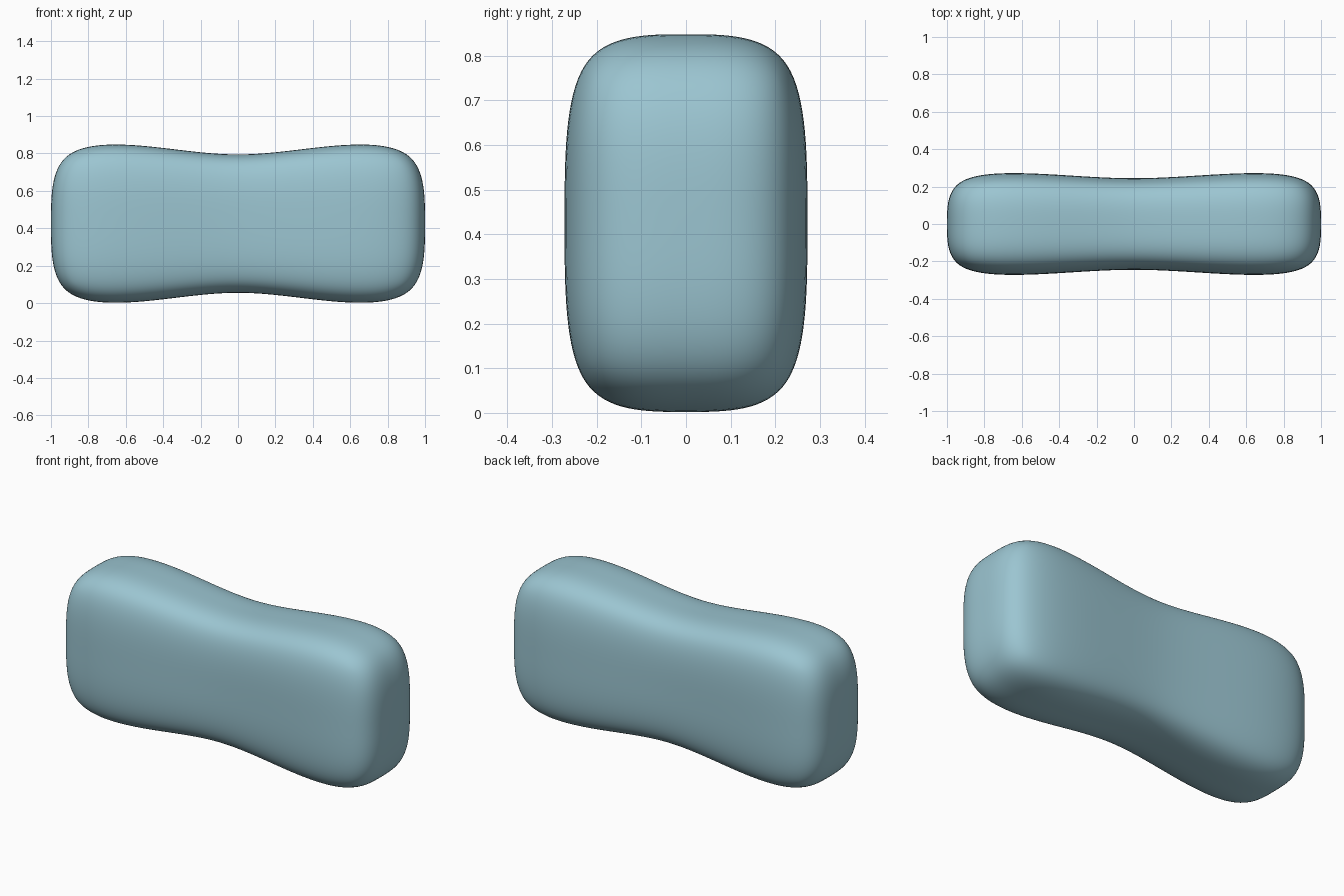
import bpy, bmesh
from mathutils import Vector

if "Cube" in bpy.data.objects:
    bpy.data.objects.remove(bpy.data.objects["Cube"])

HALF = Vector((1.0, 0.276, 0.43))   # half size of the control cage
CENTRE_Z = 0.425

# Cage: a box with four segments along x and two along y and z
bm = bmesh.new()
bmesh.ops.create_cube(bm, size=2.0)
bmesh.ops.scale(bm, vec=HALF, verts=bm.verts)
cuts = [((x, 0, 0), (1, 0, 0)) for x in (-0.5, 0, 0.5)]
cuts += [((0, 0, 0), (0, 1, 0)), ((0, 0, 0), (0, 0, 1))]
for point, normal in cuts:
    bmesh.ops.bisect_plane(bm, geom=bm.verts[:] + bm.edges[:] + bm.faces[:],
                           plane_co=point, plane_no=normal)

# Waist: pinch the middle loop
waist = [v for v in bm.verts if abs(v.co.x) < 0.01]
bmesh.ops.scale(bm, vec=(1, 0.83, 0.79), verts=waist)
for f in bm.faces:
    f.smooth = True

mesh = bpy.data.meshes.new("cushion")
bm.to_mesh(mesh)
bm.free()
cushion = bpy.data.objects.new("cushion", mesh)
cushion.location.z = CENTRE_Z
bpy.context.collection.objects.link(cushion)

# Rounded surface
sub = cushion.modifiers.new("rounding", 'SUBSURF')
sub.levels = sub.render_levels = 4

# Pale blue colour
mat = bpy.data.materials.new("pale_blue")
mat.diffuse_color = (0.33, 0.56, 0.64, 1)
mat.use_nodes = True
mat.node_tree.nodes["Principled BSDF"].inputs["Base Color"].default_value = mat.diffuse_color
mesh.materials.append(mat)
